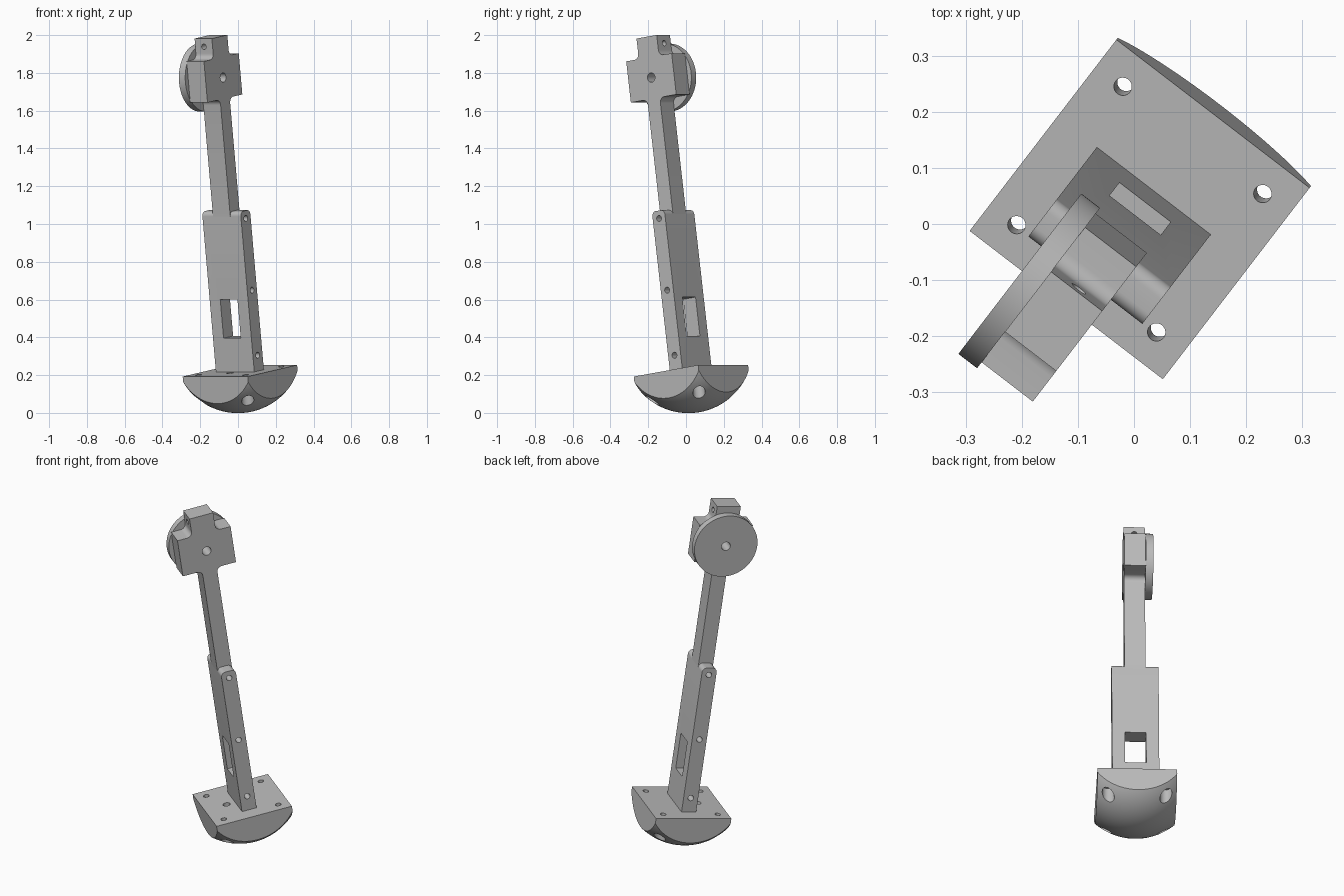
import bpy, bmesh, math
from mathutils import Matrix, Vector

if "Cube" in bpy.data.objects:
    bpy.data.objects.remove(bpy.data.objects["Cube"], do_unlink=True)

grey = bpy.data.materials.new("machined_grey")
grey.use_nodes = True
COLOUR = (0.5, 0.5, 0.5, 1)
grey.diffuse_color = COLOUR
grey.node_tree.nodes["Principled BSDF"].inputs["Base Color"].default_value = COLOUR

# Everything is built upright, then leaned and turned by this placement
PLACE = (Matrix.Translation((0.01, 0.026, 0.223))
         @ Matrix.Rotation(math.radians(-37.5), 4, 'Z')
         @ Matrix.Rotation(math.radians(8.1), 4, 'X'))

THICK = 0.042      # half depth of the leg
BAR = 0.0575       # half width of the upper bar
BLOCK = 0.128      # half width of the lower block
FOOT = 0.217       # half side of the foot
BLOCK_TOP = 0.856
FILLET = 0.025
HUB = 1.568        # height of the head centre


def finish(name, bm):
    bmesh.ops.recalc_face_normals(bm, faces=bm.faces)
    mesh = bpy.data.meshes.new(name)
    bm.to_mesh(mesh)
    bm.free()
    mesh.materials.append(grey)
    obj = bpy.data.objects.new(name, mesh)
    bpy.context.collection.objects.link(obj)
    return obj


def box(name, size, centre):
    bm = bmesh.new()
    bmesh.ops.create_cube(bm, size=1, matrix=Matrix.Translation(centre) @ Matrix.Diagonal((*size, 1)))
    return finish(name, bm)


def cylinder(name, radius, length, centre, axis='Z', sides=32):
    turn = {'X': Matrix.Rotation(math.pi / 2, 4, 'Y'),
            'Y': Matrix.Rotation(math.pi / 2, 4, 'X'), 'Z': Matrix()}[axis]
    bm = bmesh.new()
    bmesh.ops.create_cone(bm, cap_ends=True, segments=sides, radius1=radius, radius2=radius,
                          depth=length, matrix=Matrix.Translation(centre) @ turn)
    return finish(name, bm)


def extrude_profile(name, corners, half):
    """Extrude a (y, z, fillet radius) outline of right angles along x."""
    outline = []
    for i, (y, z, r) in enumerate(corners):
        p = Vector((y, z))
        if not r:
            outline.append(p)
            continue
        before = (Vector(corners[i - 1][:2]) - p).normalized()
        after = (Vector(corners[(i + 1) % len(corners)][:2]) - p).normalized()
        middle = p + r * (before + after)
        for k in range(9):
            t = k / 8 * math.pi / 2
            outline.append(middle - r * (after * math.cos(t) + before * math.sin(t)))
    bm = bmesh.new()
    face = bm.faces.new([bm.verts.new((-half, p.x, p.y)) for p in outline])
    side = bmesh.ops.extrude_face_region(bm, geom=[face])["geom"]
    bmesh.ops.translate(bm, vec=(2 * half, 0, 0), verts=[v for v in side if isinstance(v, bmesh.types.BMVert)])
    return finish(name, bm)


def carve(obj, cutters, operation='DIFFERENCE'):
    bpy.context.view_layer.objects.active = obj
    for cutter in cutters:
        mod = obj.modifiers.new("cut", 'BOOLEAN')
        mod.operation, mod.solver, mod.object = operation, 'EXACT', cutter
        bpy.ops.object.modifier_apply(modifier=mod.name)
        bpy.data.objects.remove(cutter, do_unlink=True)


# Foot: a square block with a ball-shaped sole
foot = box("foot", (2 * FOOT, 2 * FOOT, 0.4), (0, 0, -0.2))
bm = bmesh.new()
bmesh.ops.create_uvsphere(bm, u_segments=96, v_segments=64, radius=0.34, matrix=Matrix.Translation((0, 0, 0.117)))
carve(foot, [finish("sole_ball", bm)], 'INTERSECT')

# Counterbored bolt holes in the foot and one blind hole before the leg
holes = [cylinder("blind_hole", 0.02, 0.2, (0, -0.09, 0))]
for sx in (-1, 1):
    for sy in (-1, 1):
        x, y = sx * 0.157, sy * 0.157
        holes.append(cylinder("bolt_hole", 0.016, 1, (x, y, 0)))
        holes.append(cylinder("counterbore", 0.033, 0.3, (x, y, -0.22)))
carve(foot, holes)

# Lower leg: wide block with rounded top edges, a window and cross holes
lower_leg = extrude_profile("lower_leg", [
    (-THICK, 0, 0), (THICK, 0, 0), (THICK, BLOCK_TOP, FILLET), (-THICK, BLOCK_TOP, FILLET)], BLOCK)
cuts = [box("window", (2 * BAR, 1, 0.208), (0, 0, 0.284))]
cuts += [cylinder("pin_hole", 0.016, 1, (0, 0, z), 'X') for z in (0.083, 0.431, 0.815)]
carve(lower_leg, cuts)

# Upper leg: narrow bar that ends in a cross-shaped head
ARM, TAB = 0.153, 0.068
low, high, top = HUB - 0.112, HUB + 0.108, HUB + 0.218
half_outline = [(THICK, BLOCK_TOP - FILLET, 0), (THICK, low, 0.03), (ARM, low, 0),
                (ARM, high, 0), (TAB, high, 0.03), (TAB, top, 0)]
upper_leg = extrude_profile("upper_leg", half_outline + [(-y, z, r) for y, z, r in reversed(half_outline)], BAR)
carve(upper_leg, [cylinder("axle_hole", 0.025, 1, (0, 0, HUB), 'X'),
                  cylinder("tab_hole", 0.015, 1, (0, 0, HUB + 0.174), 'Y')])

# Round disc on one side of the head
disc = cylinder("head_disc", 0.18, 0.042, (-BAR - 0.021, 0, HUB), 'X', 96)
carve(disc, [cylinder("disc_hole", 0.025, 1, (0, 0, HUB), 'X')])

for obj in (foot, lower_leg, upper_leg, disc):
    obj.matrix_world = PLACE
    bpy.ops.object.select_all(action='DESELECT')
    obj.select_set(True)
    bpy.context.view_layer.objects.active = obj
    bpy.ops.object.shade_smooth_by_angle(angle=math.radians(30))
